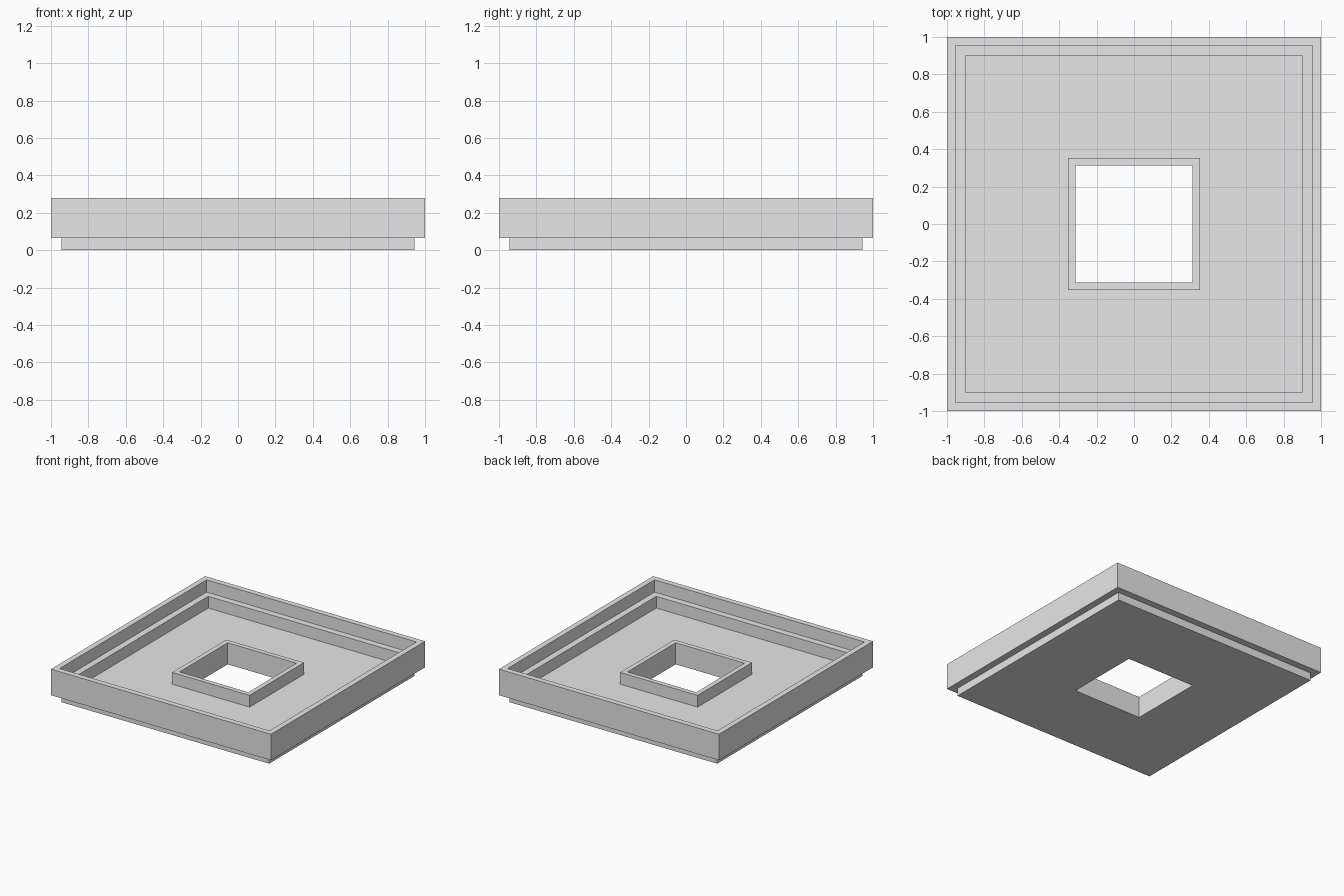
import bpy
import bmesh

cube = bpy.data.objects.get("Cube")
if cube:
    bpy.data.objects.remove(cube, do_unlink=True)

# Plain grey material
grey = bpy.data.materials.new("light_grey")
grey.use_nodes = True
colour = (0.8, 0.8, 0.8, 1)
grey.diffuse_color = colour
grey.node_tree.nodes["Principled BSDF"].inputs["Base Color"].default_value = colour

# Heights and half-widths
FLOOR, STEP, LEDGE, TOP = 0.08, 0.064, 0.177, 0.278
HOLE, COLLAR, WELL, FOOT, RIM_IN, RIM_OUT = 0.313, 0.352, 0.901, 0.944, 0.954, 1.0


def square_sweep(name, profile, material):
    """Sweep a closed (half-width, height) profile around a square."""
    bm = bmesh.new()
    corners = [(1, 1), (-1, 1), (-1, -1), (1, -1)]
    rings = [[bm.verts.new((r * x, r * y, z)) for x, y in corners] for r, z in profile]
    for i, ring in enumerate(rings):
        after = rings[(i + 1) % len(rings)]
        for j in range(4):
            k = (j + 1) % 4
            bm.faces.new((ring[j], ring[k], after[k], after[j]))
    bmesh.ops.recalc_face_normals(bm, faces=bm.faces)
    mesh = bpy.data.meshes.new(name)
    bm.to_mesh(mesh)
    bm.free()
    mesh.materials.append(material)
    obj = bpy.data.objects.new(name, mesh)
    bpy.context.collection.objects.link(obj)
    return obj


# Stepped tray: foot, overhanging rim, inner ledge, floor and collar round the hole
square_sweep("stepped_tray", [
    (HOLE, 0), (FOOT, 0), (FOOT, STEP), (RIM_OUT, STEP),
    (RIM_OUT, TOP), (RIM_IN, TOP), (RIM_IN, LEDGE), (WELL, LEDGE),
    (WELL, FLOOR), (COLLAR, FLOOR), (COLLAR, LEDGE), (HOLE, LEDGE),
], grey)
